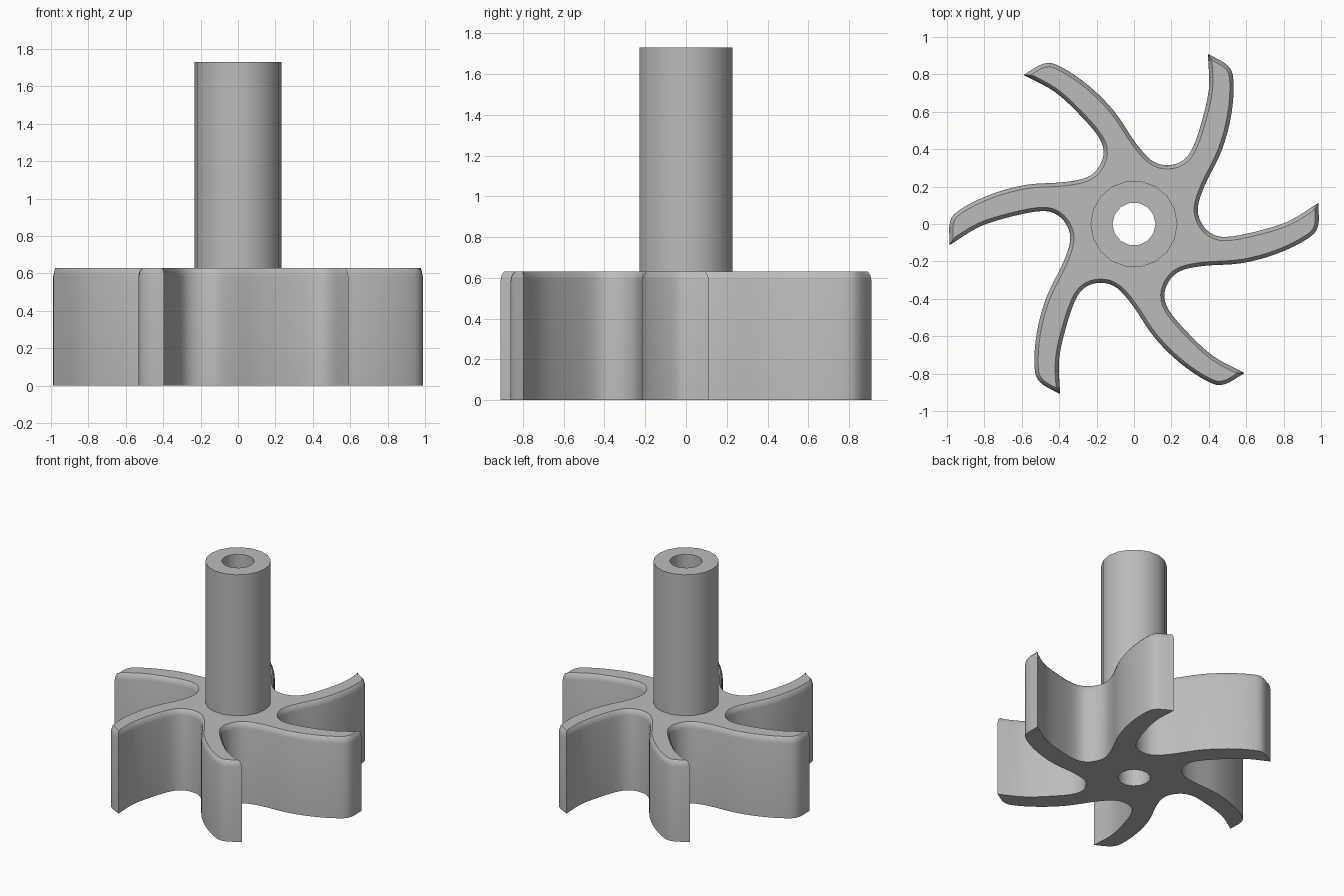
import bpy
import bmesh
import math
from mathutils import Vector, Matrix

cube = bpy.data.objects.get("Cube")
if cube:
    bpy.data.objects.remove(cube, do_unlink=True)

BLADES = 6
TOP = 0.63
HOLE = 0.115

grey = bpy.data.materials.new("plain grey")
grey.use_nodes = True
grey.diffuse_color = (0.5, 0.5, 0.5, 1)
grey.node_tree.nodes["Principled BSDF"].inputs["Base Color"].default_value = (0.5, 0.5, 0.5, 1)


def circle(radius, sides):
    return [Vector((radius * math.cos(math.tau * i / sides),
                    radius * math.sin(math.tau * i / sides))) for i in range(sides)]


def spline(pts, steps):
    """Smooth open curve through the points, without its last point."""
    p = [2 * pts[0] - pts[1]] + pts + [2 * pts[-1] - pts[-2]]
    out = []
    for a, b, c, d in zip(p, p[1:], p[2:], p[3:]):
        for k in range(steps):
            t = k / steps
            out.append(0.5 * (2 * b + (c - a) * t + (2 * a - 5 * b + 4 * c - d) * t ** 2
                              + (3 * b - a - 3 * c + d) * t ** 3))
    return out


def inset(loop, amount):
    """Move a counter-clockwise loop inwards."""
    out = []
    for i, p in enumerate(loop):
        t = (loop[(i + 1) % len(loop)] - p).normalized() + (p - loop[i - 1]).normalized()
        out.append(p + Vector((-t.y, t.x)).normalized() * amount)
    return out


def bored_solid(name, outline, hole, profile):
    """Upright solid with a round bore; profile lists (inset, height) rings."""
    bm = bmesh.new()

    def ring(loop, z):
        return [bm.verts.new((p.x, p.y, z)) for p in loop]

    def bridge(low, high):
        n = len(low)
        for i in range(n):
            j = (i + 1) % n
            bm.faces.new((low[i], low[j], high[j], high[i]))

    rings = [ring(inset(outline, d), z) for d, z in profile]
    bore = [ring(hole, profile[0][1]), ring(hole, profile[-1][1])]
    for low, high in zip(rings, rings[1:]):
        bridge(low, high)
    bridge(bore[1], bore[0])
    # Caps between the outline and the bore
    for outer, inner in ((rings[0], bore[0]), (rings[-1], bore[1])):
        edges = [bm.edges.get((r[i - 1], r[i])) for r in (outer, inner) for i in range(len(r))]
        bmesh.ops.triangle_fill(bm, edges=edges, use_beauty=True)
    bmesh.ops.recalc_face_normals(bm, faces=bm.faces)
    mesh = bpy.data.meshes.new(name)
    bm.to_mesh(mesh)
    bm.free()
    mesh.materials.append(grey)
    obj = bpy.data.objects.new(name, mesh)
    bpy.context.collection.objects.link(obj)
    bpy.ops.object.select_all(action='DESELECT')
    obj.select_set(True)
    bpy.context.view_layer.objects.active = obj
    bpy.ops.object.shade_smooth_by_angle(angle=math.radians(40))
    return obj


# One sweep of the outline: blade tip, down the hollow side, round the pocket
hollow = [(0.395, 0.91), (0.40, 0.72), (0.357, 0.53), (0.305, 0.39),
          (0.246, 0.33), (0.166, 0.315), (0.09, 0.343)]
# and up the bulging side of a blade to its tip
bulge = [(0.38, 0.21), (0.47, 0.396), (0.52, 0.583), (0.532, 0.76),
         (0.503, 0.845), (0.395, 0.91)]
turn = Matrix.Rotation(math.tau / BLADES, 2)
sweep = spline([Vector(p) for p in hollow] + [turn @ Vector(p) for p in bulge], 4)
outline = []
for b in range(BLADES):
    spin = Matrix.Rotation(math.tau * b / BLADES, 2)
    outline += [spin @ p for p in sweep]

# Bladed rotor with softened top edge
bored_solid("rotor_blades", outline, circle(HOLE, 14),
            [(0, 0), (0, TOP - 0.045), (0.006, TOP - 0.018), (0.02, TOP)])

# Hollow shaft
bored_solid("shaft", circle(0.232, 18), circle(HOLE, 14), [(0, TOP - 0.02), (0, 1.73)])
